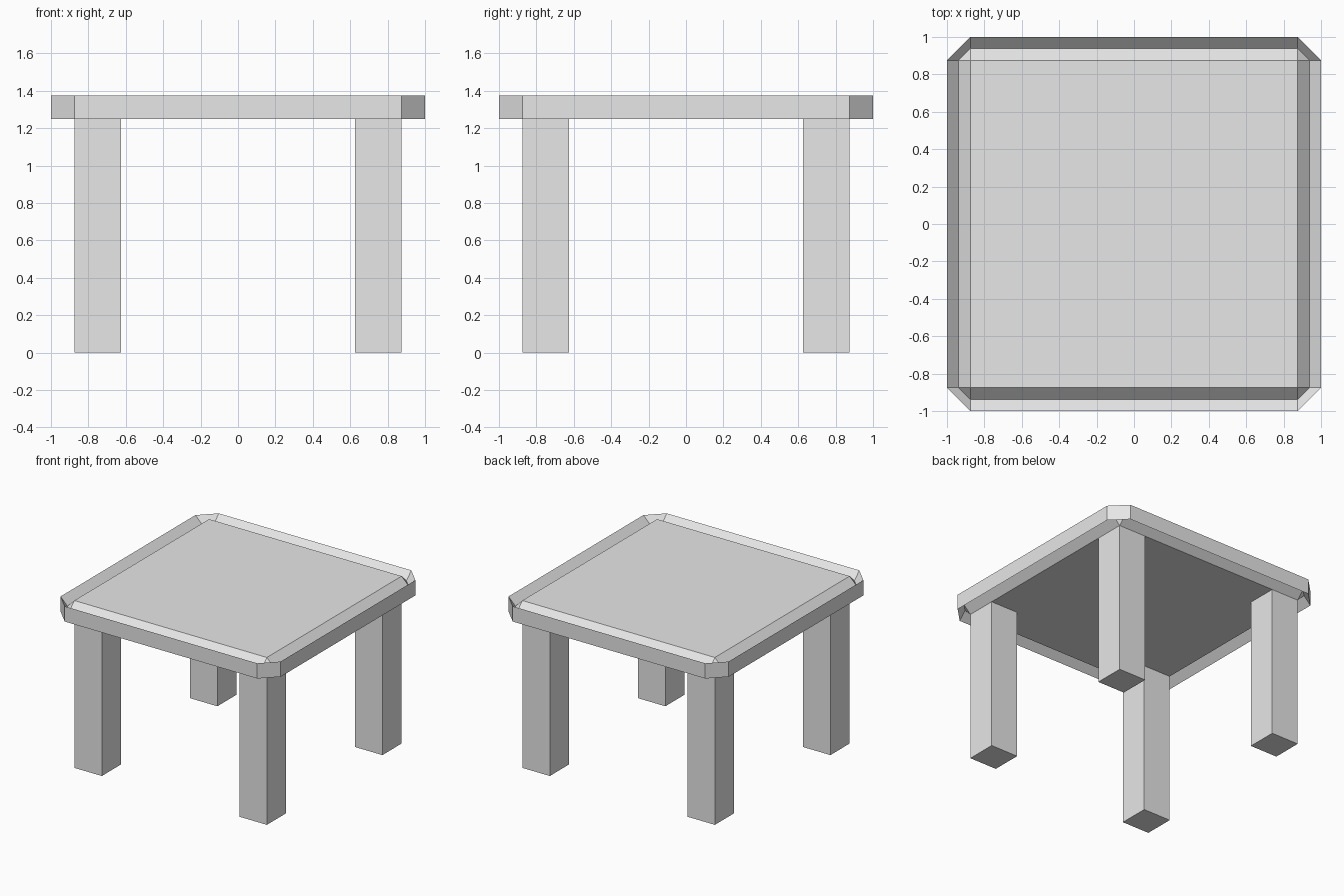
import bpy
import bmesh

cube = bpy.data.objects.get("Cube")
if cube:
    bpy.data.objects.remove(cube, do_unlink=True)

# One pale grey colour for everything
grey = bpy.data.materials.new("pale_grey")
grey.use_nodes = True
grey.diffuse_color = (0.8, 0.8, 0.8, 1)
grey.node_tree.nodes["Principled BSDF"].inputs["Base Color"].default_value = (0.8, 0.8, 0.8, 1)

INNER, OUTER = 0.875, 1.0
MIDDLE = (INNER + OUTER) / 2
BOTTOM, TOP = 1.25, 1.375
CENTRE = (BOTTOM + TOP) / 2
LEG = 0.25


def octagon(reach, z):
    """Square outline with its corners cut at INNER, counter-clockwise."""
    a, b = INNER, reach
    return [(b, -a, z), (b, a, z), (a, b, z), (-a, b, z),
            (-b, a, z), (-b, -a, z), (-a, -b, z), (a, -b, z)]


def add_object(name, bm):
    bmesh.ops.recalc_face_normals(bm, faces=bm.faces)
    mesh = bpy.data.meshes.new(name)
    bm.to_mesh(mesh)
    bm.free()
    mesh.materials.append(grey)
    obj = bpy.data.objects.new(name, mesh)
    bpy.context.collection.objects.link(obj)
    return obj


def bridge(bm, low, high):
    n = len(low)
    for i in range(n):
        j = (i + 1) % n
        bm.faces.new((low[i], low[j], high[j], high[i]))


# Slab: square top and bottom, edges chamfered to a point at mid height
bm = bmesh.new()
rings = [[bm.verts.new(p) for p in octagon(reach, z)]
         for reach, z in ((INNER, BOTTOM), (MIDDLE, CENTRE), (INNER, TOP))]
bridge(bm, rings[0], rings[1])
bridge(bm, rings[1], rings[2])
bm.faces.new(rings[0])
bm.faces.new(rings[2])
bmesh.ops.remove_doubles(bm, verts=bm.verts, dist=0.0001)
add_object("table_slab", bm)

# Rim: upright outer band, wedge-shaped in section, meeting the slab's edge
bm = bmesh.new()
rings = [[bm.verts.new(p) for p in octagon(reach, z)]
         for reach, z in ((MIDDLE, CENTRE), (OUTER, BOTTOM), (OUTER, TOP))]
for k in range(3):
    bridge(bm, rings[k], rings[(k + 1) % 3])
add_object("table_rim", bm)

# Four square legs under the slab's corners
for x_name, sx in (("left", 1), ("right", -1)):
    for y_name, sy in (("front", -1), ("back", 1)):
        bm = bmesh.new()
        bmesh.ops.create_cube(bm, size=1)
        bmesh.ops.scale(bm, vec=(LEG, LEG, BOTTOM), verts=bm.verts)
        leg = add_object(f"{y_name}_{x_name}_leg", bm)
        offset = INNER - LEG / 2
        leg.location = (sx * offset, sy * offset, BOTTOM / 2)
